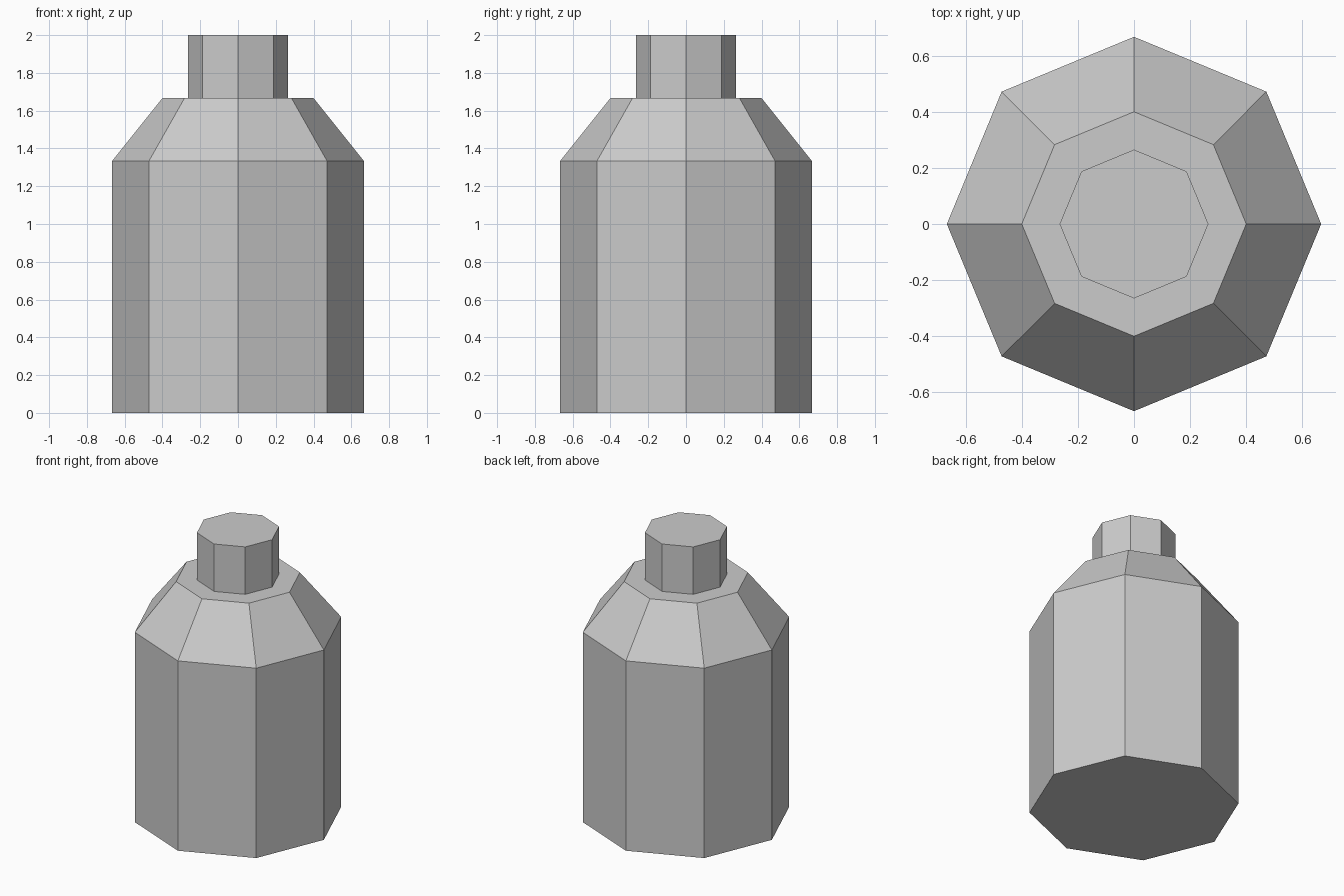
import bpy
import bmesh
import math

if "Cube" in bpy.data.objects:
    bpy.data.objects.remove(bpy.data.objects["Cube"])

SIDES = 8

grey = bpy.data.materials.new("light grey")
grey.diffuse_color = (0.6, 0.6, 0.6, 1.0)
grey.use_nodes = True
grey.node_tree.nodes["Principled BSDF"].inputs["Base Color"].default_value = grey.diffuse_color


def octagonal_part(name, profile):
    """Stack octagon rings from (radius, height) pairs and cap both ends."""
    bm = bmesh.new()
    rings = []
    for radius, z in profile:
        rings.append([
            bm.verts.new((radius * math.cos(math.tau * i / SIDES),
                          radius * math.sin(math.tau * i / SIDES), z))
            for i in range(SIDES)])
    for low, high in zip(rings, rings[1:]):
        for i in range(SIDES):
            j = (i + 1) % SIDES
            bm.faces.new((low[i], low[j], high[j], high[i]))
    bm.faces.new(rings[0][::-1])
    bm.faces.new(rings[-1])
    mesh = bpy.data.meshes.new(name)
    bm.to_mesh(mesh)
    bm.free()
    mesh.materials.append(grey)
    obj = bpy.data.objects.new(name, mesh)
    bpy.context.collection.objects.link(obj)
    return obj


# Straight body with sloping shoulder
octagonal_part("bottle_body", [(0.667, 0.0), (0.667, 1.333), (0.4, 1.667)])

# Narrow neck standing on the shoulder
octagonal_part("bottle_neck", [(0.265, 1.667), (0.265, 2.0)])
